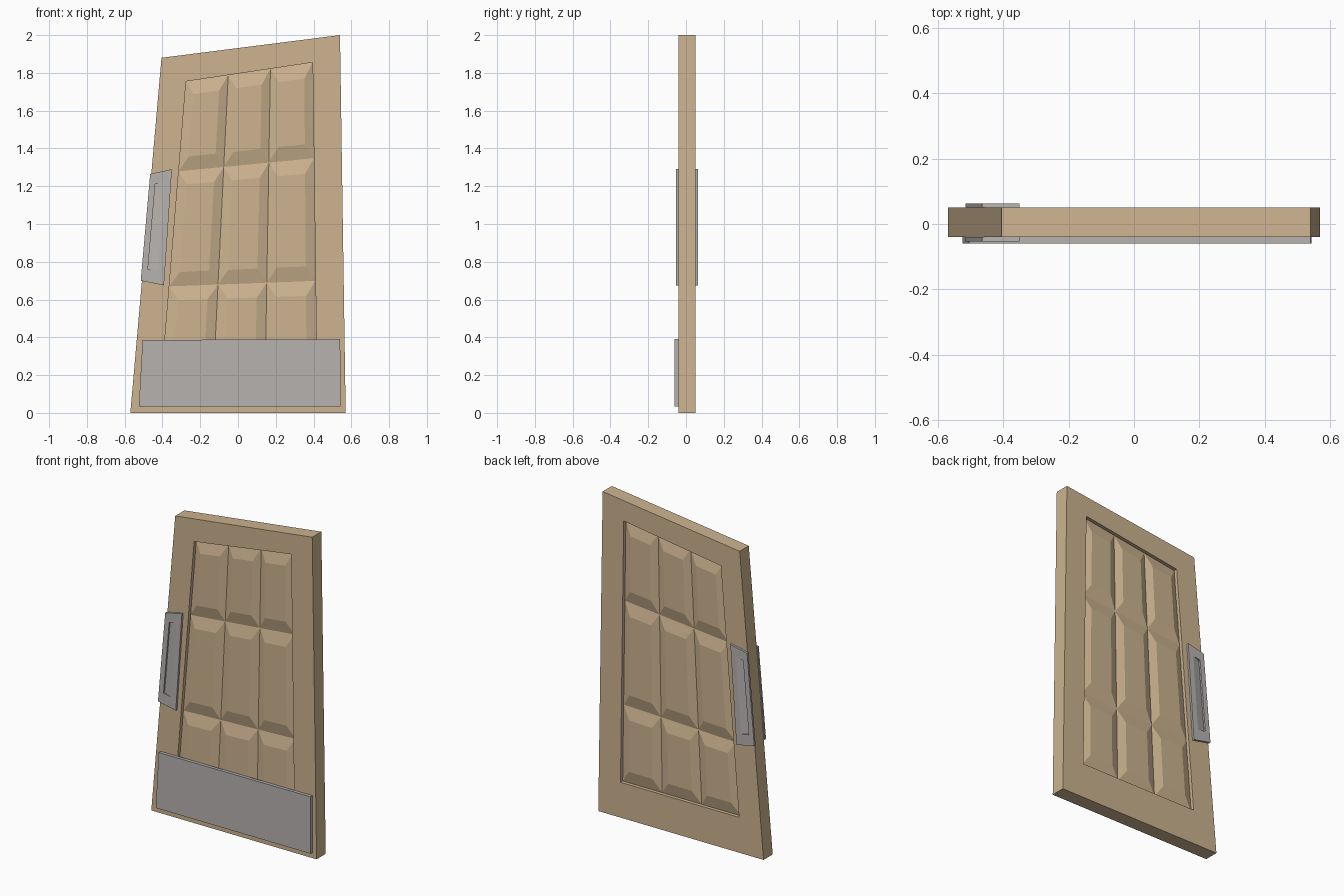
import bpy, bmesh
from mathutils import Vector

if "Cube" in bpy.data.objects:
    bpy.data.objects.remove(bpy.data.objects["Cube"])


def material(name, rgb):
    m = bpy.data.materials.new(name)
    m.diffuse_color = (*rgb, 1)
    m.use_nodes = True
    m.node_tree.nodes["Principled BSDF"].inputs["Base Color"].default_value = m.diffuse_color
    return m


WOOD = material("tan wood", (0.61, 0.455, 0.28))
METAL = material("grey metal", (0.468, 0.447, 0.434))

Y_FRONT, Y_BACK = -0.04, 0.05
# quads as (x, z): bottom left, bottom right, top right, top left
DOOR = [(-0.57, 0), (0.57, 0), (0.54, 2.0), (-0.405, 1.88)]
PANEL = [(-0.401, 0.22), (0.417, 0.22), (0.395, 1.855), (-0.275, 1.755)]
KICK = [(-0.525, 0.035), (0.543, 0.035), (0.541, 0.39), (-0.505, 0.386)]
HANDLE = [(-0.515, 0.70), (-0.392, 0.675), (-0.35, 1.29), (-0.465, 1.265)]
SLOT = [(-0.477, 0.76), (-0.423, 0.75), (-0.388, 1.222), (-0.438, 1.212)]


def at(quad, u, v):
    """Point inside a quad at fractions u (across) and v (up)."""
    a, b, c, d = (Vector(p) for p in quad)
    return a.lerp(b, u).lerp(d.lerp(c, u), v)


def ring(bm, quad, ys):
    ys = ys if isinstance(ys, (list, tuple)) else [ys] * 4
    return [bm.verts.new((p[0], y, p[1])) for p, y in zip(quad, ys)]


def bridge(bm, a, b):
    for i in range(4):
        j = (i + 1) % 4
        bm.faces.new((a[i], a[j], b[j], b[i]))


def finish(bm, name, mat):
    bmesh.ops.remove_doubles(bm, verts=bm.verts, dist=0.0002)
    bmesh.ops.recalc_face_normals(bm, faces=bm.faces)
    mesh = bpy.data.meshes.new(name)
    bm.to_mesh(mesh)
    bm.free()
    mesh.materials.append(mat)
    ob = bpy.data.objects.new(name, mesh)
    bpy.context.collection.objects.link(ob)


# Door: slanted frame with a recess of nine raised fields on each side
GROOVE, FIELD = 0.022, 0.004      # depths below the frame face
U_LINES = [0, 1 / 3, 2 / 3, 1]
V_LINES = [0, 0.293, 0.69, 1]
BEVEL_U, BEVEL_V = 0.066, 0.048

bm = bmesh.new()
outer = []
for y, inward in ((Y_FRONT, 1), (Y_BACK, -1)):
    edge = ring(bm, DOOR, y)
    outer.append(edge)
    lip = ring(bm, PANEL, y)
    bridge(bm, edge, lip)
    floor_y, field_y = y + inward * GROOVE, y + inward * FIELD
    # recess walls, split where the grooves meet them
    for lines, horizontal in ((U_LINES, True), (V_LINES, False)):
        for side in (0, 1):
            pts = [at(PANEL, t, side) if horizontal else at(PANEL, side, t) for t in lines]
            low = [bm.verts.new((p.x, floor_y, p.y)) for p in pts]
            top = [bm.verts.new((p.x, y, p.y)) for p in (pts[0], pts[-1])]
            bm.faces.new(low + top[::-1])
    # raised fields with mitred bevels
    for u0, u1 in zip(U_LINES, U_LINES[1:]):
        for v0, v1 in zip(V_LINES, V_LINES[1:]):
            corners = ((u0, v0), (u1, v0), (u1, v1), (u0, v1))
            signs = ((1, 1), (-1, 1), (-1, -1), (1, -1))
            low = ring(bm, [at(PANEL, u, v) for u, v in corners], floor_y)
            high = ring(bm, [at(PANEL, u + su * BEVEL_U, v + sv * BEVEL_V)
                             for (u, v), (su, sv) in zip(corners, signs)], field_y)
            bridge(bm, low, high)
            bm.faces.new(high)
bridge(bm, outer[0], outer[1])
finish(bm, "door", WOOD)

# Kick plate on the front
bm = bmesh.new()
back, front = ring(bm, KICK, Y_FRONT), ring(bm, KICK, -0.06)
bridge(bm, back, front)
bm.faces.new(back)
bm.faces.new(front)
finish(bm, "kick_plate", METAL)

# Handle plates with a finger slot that is deep on its outer edge
for name, y, out in (("front_handle", Y_FRONT, -1), ("back_handle", Y_BACK, 1)):
    bm = bmesh.new()
    face_y, deep_y = y + out * 0.013, y + out * 0.002
    back, front = ring(bm, HANDLE, y), ring(bm, HANDLE, face_y)
    bridge(bm, back, front)
    bm.faces.new(back)
    rim = ring(bm, SLOT, face_y)
    bridge(bm, front, rim)
    deep = [bm.verts.new((SLOT[i][0], deep_y, SLOT[i][1])) for i in (0, 3)]
    bm.faces.new((deep[0], rim[1], rim[2], deep[1]))     # sloping floor
    bm.faces.new((rim[0], deep[0], deep[1], rim[3]))     # outer wall
    bm.faces.new((rim[0], rim[1], deep[0]))
    bm.faces.new((rim[3], deep[1], rim[2]))
    finish(bm, name, METAL)
